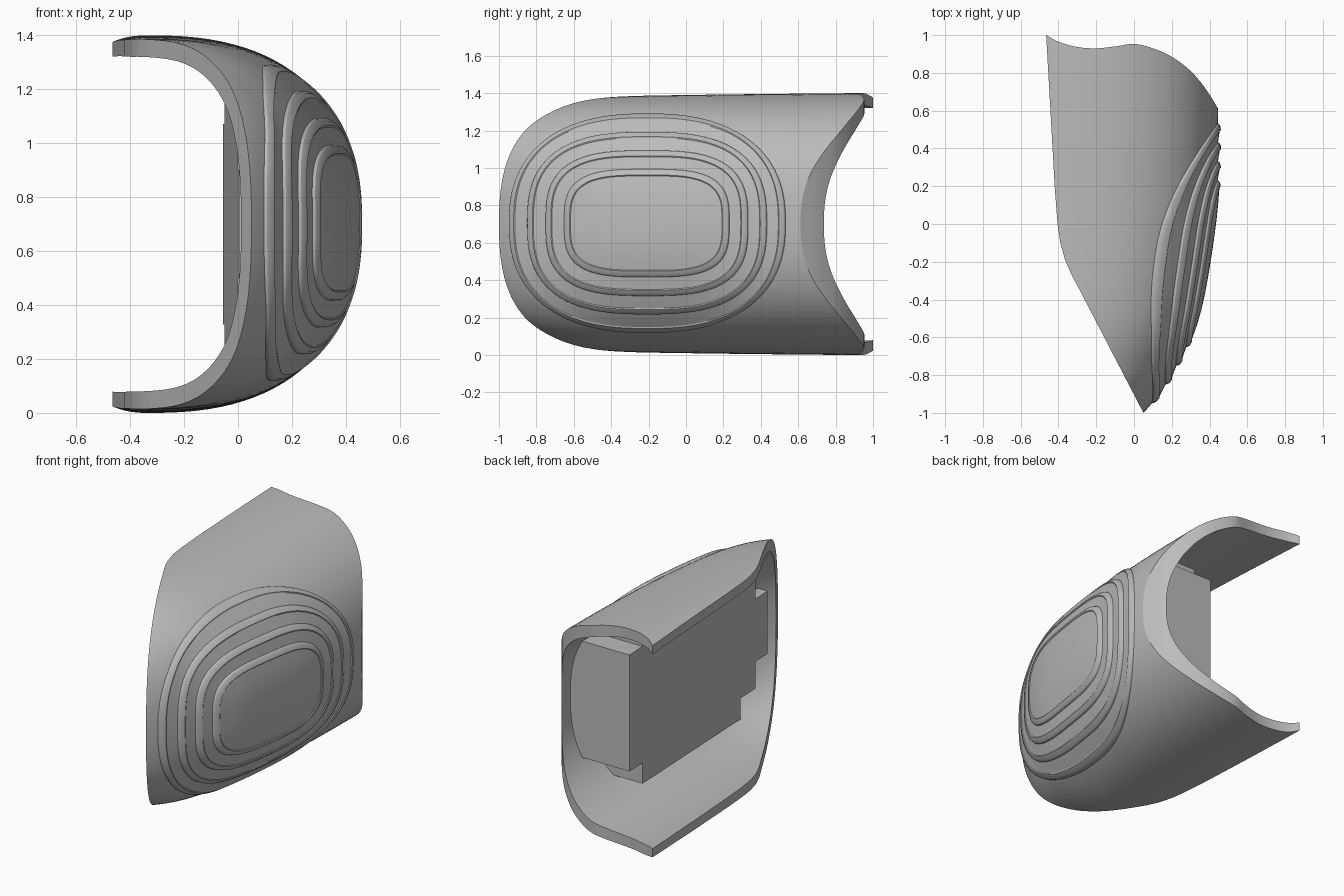
import bpy, bmesh, math
from mathutils import Vector

cube = bpy.data.objects.get("Cube")
if cube:
    bpy.data.objects.remove(cube)

grey = bpy.data.materials.new("mid_grey")
grey.use_nodes = True
grey.diffuse_color = (0.5, 0.5, 0.5, 1)
grey.node_tree.nodes["Principled BSDF"].inputs["Base Color"].default_value = grey.diffuse_color

MID_Z, AXIS_X, POWER, WALL = 0.7, -0.33, 2.42, 0.066


def smooth(points, t):
    """Smooth curve through (t, value) points."""
    i = next((k for k in range(len(points) - 2) if t < points[k + 1][0]), len(points) - 2)
    slope = lambda a, b: (points[b][1] - points[a][1]) / (points[b][0] - points[a][0])
    last = len(points) - 1
    m0, m1 = (slope(max(k - 1, 0), min(k + 1, last)) for k in (i, i + 1))
    (t0, v0), (t1, v1) = points[i], points[i + 1]
    w = t1 - t0
    s = (t - t0) / w
    return (v0 * (1 + 2 * s) * (1 - s) ** 2 + m0 * w * s * (1 - s) ** 2
            + v1 * s * s * (3 - 2 * s) + m1 * w * s * s * (s - 1))


# Side bulge and half height along the length
BULGE = [(-1.2, -0.2), (-1.1, -0.07), (-1, 0.05), (-0.9, 0.13), (-0.8, 0.19), (-0.6, 0.285),
         (-0.4, 0.345), (0, 0.41), (0.3, 0.435), (0.62, 0.445), (1.2, 0.445)]
HALF = [(-1.2, 0.4), (-1, 0.51), (-0.9, 0.573), (-0.8, 0.611), (-0.6, 0.659),
        (-0.4, 0.68), (0, 0.69), (0.9, 0.7), (1.2, 0.7)]
# Plan outline of the open back end and of the open inner side
BACK = [(-0.465, 1), (-0.4, 0.965), (-0.3, 0.937), (-0.2, 0.93), (-0.1, 0.94), (0, 0.953),
        (0.1, 0.93), (0.2, 0.885), (0.3, 0.81), (0.38, 0.715), (0.44, 0.62), (0.6, 0.36)]
SIDE = [(-0.42, 0.2), (-0.405, 0), (-0.39, -0.1), (-0.365, -0.19), (-0.33, -0.27),
        (-0.29, -0.345), (0.05, -1), (0.102, -1.1)]


def finish(name, bm):
    bmesh.ops.recalc_face_normals(bm, faces=bm.faces)
    mesh = bpy.data.meshes.new(name)
    bm.to_mesh(mesh)
    bm.free()
    mesh.materials.append(grey)
    ob = bpy.data.objects.new(name, mesh)
    bpy.context.collection.objects.link(ob)
    return ob


def bridge(bm, a, b):
    for i in range(len(a)):
        j = (i + 1) % len(a)
        bm.faces.new((a[i], a[j], b[j], b[i]))


def tube(name, inset):
    """Closed ovoid body, optionally shrunk along its normals, more so on the bulge."""
    bm = bmesh.new()
    rows = []
    power = lambda v: math.copysign(abs(v) ** (2 / POWER), v)
    for k in range(73):
        y = -1.2 + 2.4 * k / 72
        rx, rz = smooth(BULGE, y) - AXIS_X, smooth(HALF, y)
        row = []
        for i in range(112):
            a = math.tau * i / 112
            c, s = math.cos(a), math.sin(a)
            reach = rx if c > 0 else min(rx, 0.38 + 2 * inset)
            row.append(bm.verts.new((AXIS_X + reach * power(c), y, MID_Z + rz * power(s))))
        if rows:
            bridge(bm, rows[-1], row)
        rows.append(row)
    bmesh.ops.recalc_face_normals(bm, faces=bm.faces)
    bm.normal_update()
    moves = [(v, v.normal * inset * (1 + 0.25 * max(v.normal.x, 0))) for v in bm.verts]
    for v, m in moves:
        v.co -= m
    bm.faces.new(rows[0])
    bm.faces.new(rows[-1])
    return finish(name, bm)


def prism(name, start, end):
    """Solid between two matching outlines."""
    bm = bmesh.new()
    low, high = ([bm.verts.new(p) for p in outline] for outline in (start, end))
    bridge(bm, low, high)
    bm.faces.new(low)
    bm.faces.new(high)
    return finish(name, bm)


def select(ob):
    bpy.ops.object.select_all(action="DESELECT")
    ob.select_set(True)
    bpy.context.view_layer.objects.active = ob


def boolean(ob, cutter, operation):
    mod = ob.modifiers.new("cut", "BOOLEAN")
    mod.object, mod.operation, mod.solver = cutter, operation, "EXACT"
    select(ob)
    bpy.ops.object.modifier_apply(modifier=mod.name)


def shade(ob, angle=32):
    select(ob)
    bpy.ops.object.shade_smooth_by_angle(angle=math.radians(angle))


# Curved shell: ovoid trimmed by the plan outline, then hollowed
shell = tube("shell", 0)
hollow = tube("hollow_cutter", WALL)
steps = 60
back = [(x, smooth(BACK, x)) for x in (-0.465 + 1.065 * i / steps for i in range(steps + 1))]
outline = back + [(0.6, -1.1)] + SIDE[::-1]
plan = prism("plan_cutter", *([(x, y, z) for x, y in outline] for z in (-0.2, 1.6)))
boolean(shell, plan, "INTERSECT")
boolean(shell, hollow, "DIFFERENCE")
shade(shell)

# Inner mounting block: stepped outline with a slightly slanted face, fitted to the shell
fit = tube("fit_cutter", WALL - 0.02)
upper = [(0.65, 0.372), (0.51, 0.372), (0.51, 0.505), (-0.54, 0.505), (-0.54, 0.372),
         (-0.7, 0.372), (-0.7, 0.2), (-0.83, 0.2)]
stepped = upper + [(y, -h) for y, h in upper[::-1]]
block = prism("mounting_block",
              [(-0.055 + 0.04 * (0.65 - y), y, MID_Z + h) for y, h in stepped],
              [(0.5, y, MID_Z + h) for y, h in stepped])
boolean(block, fit, "INTERSECT")
shade(block)
for helper in (hollow, plan, fit):
    bpy.data.objects.remove(helper)


# Stepped oval panel that follows the shell surface
def surface(y, z):
    v = min(abs(z - MID_Z) / smooth(HALF, y), 1)
    return AXIS_X + (smooth(BULGE, y) - AXIS_X) * (1 - v ** POWER) ** (1 / POWER)


def raised(y, z, lift):
    e = 0.005
    n = Vector((1, (surface(y - e, z) - surface(y + e, z)) / (2 * e),
                (surface(y, z - e) - surface(y, z + e)) / (2 * e))).normalized()
    return Vector((surface(y, z), y, z)) + n * lift


def oval(inset, count=128):
    """Rounded outline in the y-z plane, boxier towards the middle."""
    e = 2 / (2.4 + 3 * inset)
    for i in range(count):
        c, s = math.cos(math.tau * i / count), math.sin(math.tau * i / count)
        yield (math.copysign(abs(c) ** e, c) * (0.74 - inset),
               math.copysign(abs(s) ** e, s) * (0.585 - inset))


# Each step: rounded lip, crisp inner edge, then a nearly level ledge
profile = [(0, -0.03)]
for i in range(4):
    d, base = 0.1 * i, 0.004 * i
    profile += [(d, base), (d + 0.006, base + 0.009), (d + 0.018, base + 0.015),
                (d + 0.035, base + 0.017), (d + 0.039, base + 0.012)]
    if i < 3:
        profile.append((d + 0.07, base + 0.007))

bm = bmesh.new()
rings = []
inner, top = profile[-1]
loops = [(1, d, h) for d, h in profile] + [(s, inner, top) for s in (0.8, 0.6, 0.4, 0.2)]
for scale, d, h in loops:
    ring = [bm.verts.new(raised(y * scale - 0.207, z * scale + MID_Z + 0.005, h))
            for y, z in oval(d)]
    if rings:
        bridge(bm, rings[-1], ring)
    rings.append(ring)
bm.faces.new(rings[-1])
panel = finish("stepped_panel", bm)
# Open sheet: make sure it faces outward
if sum(p.normal.x for p in panel.data.polygons) < 0:
    panel.data.flip_normals()
shade(panel, 28)
